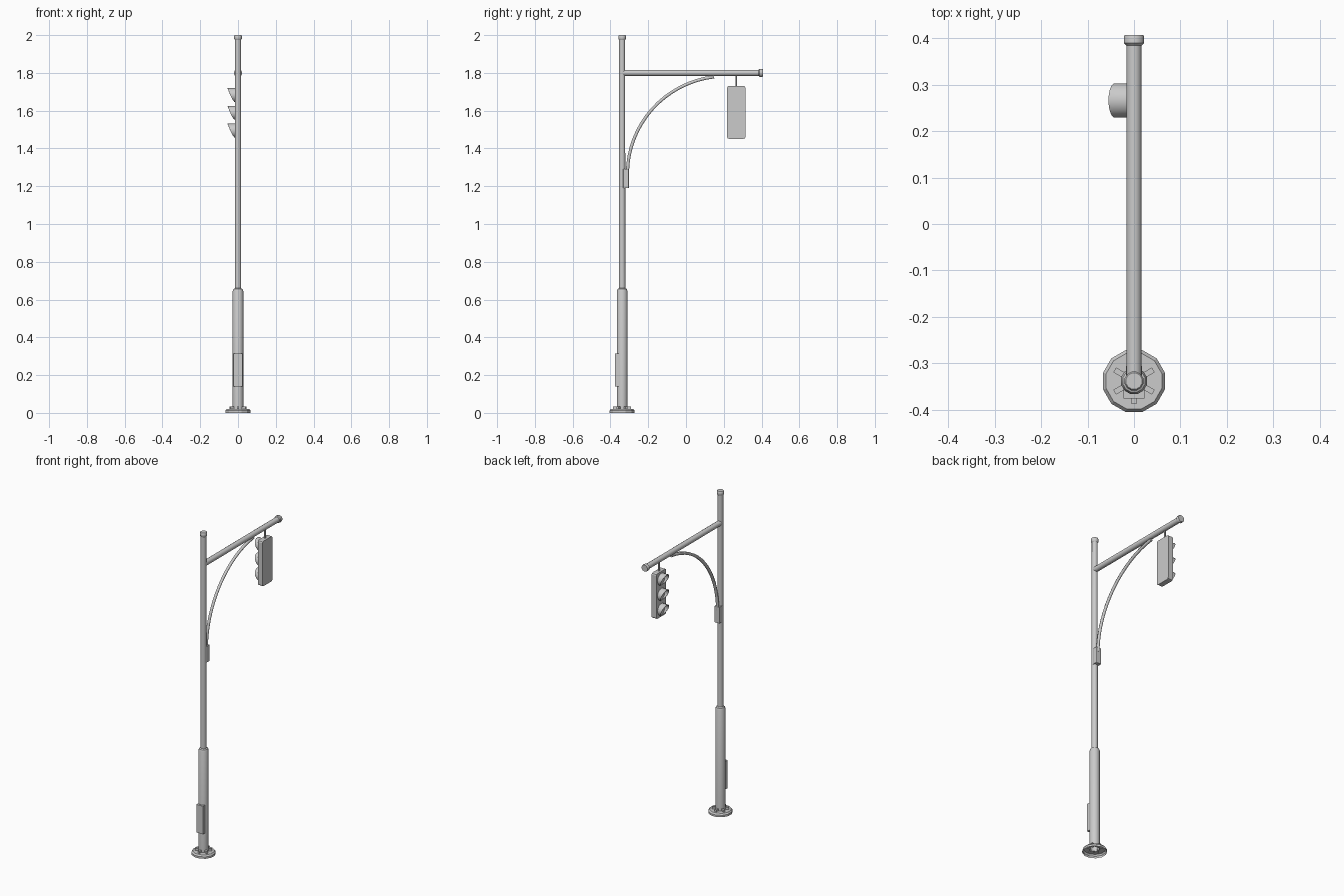
import bpy, bmesh, math
from mathutils import Matrix, Vector

if "Cube" in bpy.data.objects:
    bpy.data.objects.remove(bpy.data.objects["Cube"])

PY = -0.338  # pole axis
ARM_Z = 1.80
LAMP_Y = 0.266


def finish(name, bm, smooth=None):
    bmesh.ops.recalc_face_normals(bm, faces=bm.faces)
    me = bpy.data.meshes.new(name)
    bm.to_mesh(me)
    bm.free()
    ob = bpy.data.objects.new(name, me)
    bpy.context.collection.objects.link(ob)
    if smooth:
        bpy.context.view_layer.objects.active = ob
        ob.select_set(True)
        bpy.ops.object.shade_smooth_by_angle(angle=math.radians(smooth))
        ob.select_set(False)
    return ob


def lathe(name, profile, matrix, sides=12, caps=(True, True), smooth=40):
    """Turn (radius, height) pairs around local z."""
    bm = bmesh.new()
    rings = []
    for r, h in profile:
        rings.append([bm.verts.new(matrix @ Vector((
            r * math.cos(2 * math.pi * (i + .5) / sides),
            r * math.sin(2 * math.pi * (i + .5) / sides), h))) for i in range(sides)])
    for a, b in zip(rings, rings[1:]):
        for i in range(sides):
            j = (i + 1) % sides
            bm.faces.new((a[i], a[j], b[j], b[i]))
    if caps[0]:
        bm.faces.new(rings[0])
    if caps[1]:
        bm.faces.new(rings[-1])
    return finish(name, bm, smooth)


def box(name, center, size, rot=0.0, bevel=0.0, axis=None):
    bm = bmesh.new()
    bmesh.ops.create_cube(bm, size=1)
    bmesh.ops.scale(bm, vec=size, verts=bm.verts)
    if bevel:
        edges = [e for e in bm.edges if axis is None or
                 abs((e.verts[0].co - e.verts[1].co).normalized()[axis]) > .9]
        bmesh.ops.bevel(bm, geom=edges, offset=bevel, segments=2, profile=.5, affect='EDGES')
    bm.transform(Matrix.Translation(center) @ Matrix.Rotation(rot, 4, 'Z'))
    return finish(name, bm)


pole = Matrix.Translation((0, PY, 0))
arm = Matrix.Translation((0, PY, ARM_Z)) @ Matrix.Rotation(-math.pi / 2, 4, 'X')

# Base flange, open underneath
lathe("base_flange", [(.069, 0), (.069, .012), (.062, .021), (.026, .021)],
      pole, caps=(False, False), smooth=None)

# Stepped pole and its cap
lathe("pole", [(.029, .018), (.029, .645), (.025, .656), (.0175, .66), (.0165, 1.985)],
      pole, caps=(False, True))
lathe("pole_cap", [(.016, 1.973), (.021, 1.98), (.021, 1.996), (.018, 2.0)], pole)

# Six radial gussets round the pole foot
for k in range(6):
    a = math.radians(30 + 60 * k)
    box(f"base_gusset_{k + 1}",
        (.036 * math.cos(a), PY + .036 * math.sin(a), .026), (.024, .012, .016), a)

# Access door
box("access_door", (0, PY - .025, .228), (.045, .026, .174))

# Horizontal arm and end cap
lathe("arm", [(.0165, 0), (.0165, .735)], arm)
lathe("arm_cap", [(.017, .722), (.022, .727), (.022, .742), (.0205, .745)], arm)

# Curved brace with mounting bracket
cu = bpy.data.curves.new("curved_brace", 'CURVE')
cu.dimensions = '3D'
cu.bevel_depth = .0095
cu.bevel_resolution = 1
cu.use_fill_caps = True
sp = cu.splines.new('POLY')
N = 16
sp.points.add(N)
for i in range(N + 1):
    a = math.radians(180 - 83 * i / N)
    sp.points[i].co = (0, .212 + .522 * math.cos(a), 1.265 + .518 * math.sin(a), 1)
bpy.context.collection.objects.link(bpy.data.objects.new("curved_brace", cu))
box("brace_bracket", (0, -.318, 1.24), (.034, .03, .10), 0, .003, 2)

# Signal hanger and housing
lathe("signal_hanger", [(.005, 1.725), (.005, ARM_Z)],
      Matrix.Translation((0, LAMP_Y, 0)), 8)
box("signal_housing", (0, LAMP_Y, 1.591), (.033, .097, .28), 0, .010, 0)


# Visor: tube toward -x with a diagonal cut, so the top reaches furthest
def visor(name, z, r=.037, sides=16):
    bm = bmesh.new()
    rings = []
    for rad, outer in ((r, False), (r, True), (r - .003, True), (r - .003, False)):
        ring = []
        for i in range(sides):
            a = 2 * math.pi * (i + .5) / sides
            t = (1 + math.sin(a)) / 2
            x = -.018 - .037 * t ** .7 if outer else -.014
            ring.append(bm.verts.new((x, LAMP_Y + rad * math.cos(a), z + rad * math.sin(a))))
        rings.append(ring)
    for a, b in zip(rings, rings[1:]):
        for i in range(sides):
            j = (i + 1) % sides
            bm.faces.new((a[i], a[j], b[j], b[i]))
    finish(name, bm, 40)


# Three lamps
for k in range(3):
    z = 1.683 - .094 * k
    visor(f"lamp_visor_{k + 1}", z)
    face = Matrix.Translation((-.014, LAMP_Y, z)) @ Matrix.Rotation(-math.pi / 2, 4, 'Y')
    lathe(f"lamp_lens_{k + 1}", [(.034, 0), (.032, .004), (.018, .008)], face, 16)
